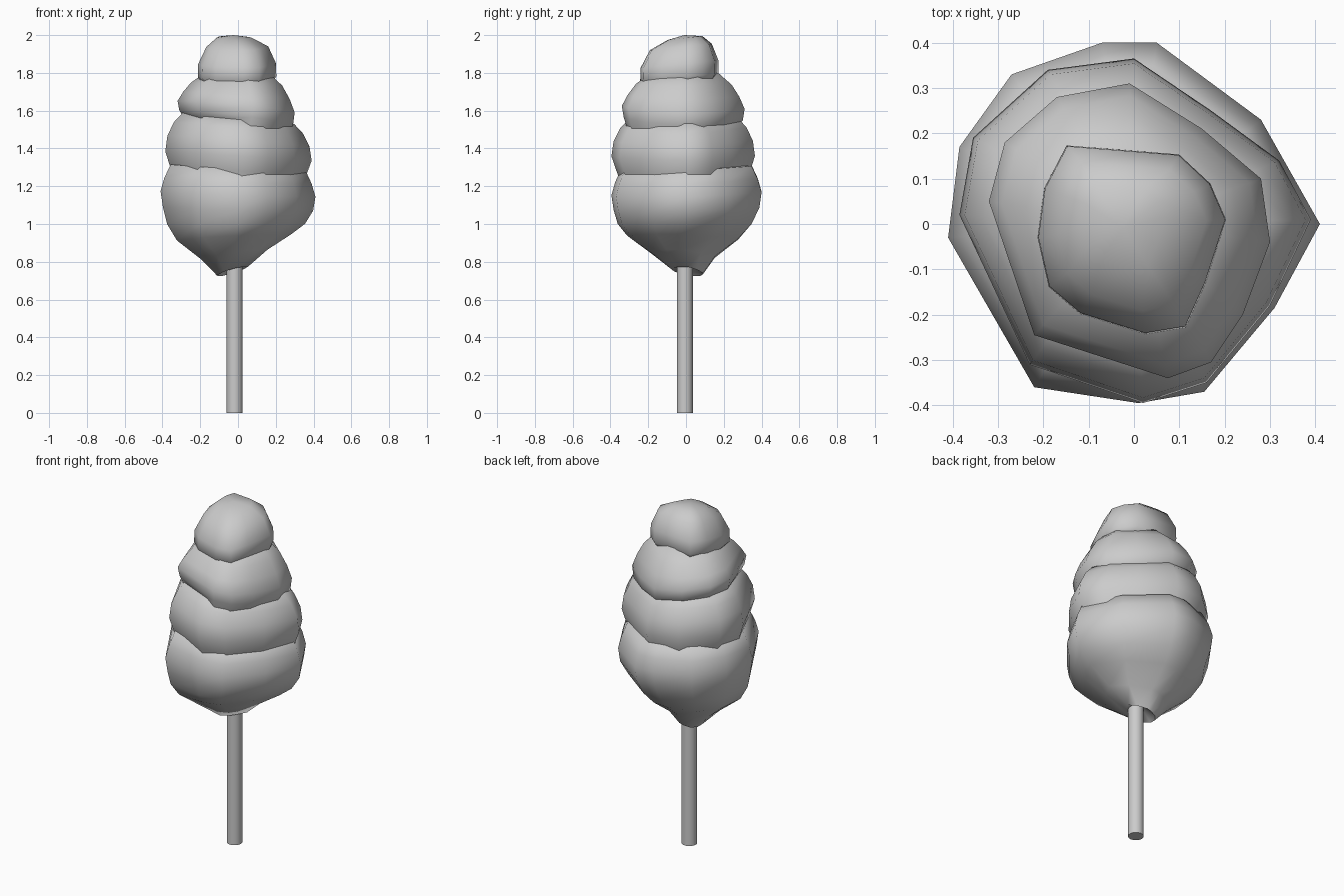
import bpy, bmesh, math

cube = bpy.data.objects.get("Cube")
if cube:
    bpy.data.objects.remove(cube)


def make_material(name, rgb):
    mat = bpy.data.materials.new(name)
    mat.use_nodes = True
    mat.diffuse_color = (*rgb, 1)
    mat.node_tree.nodes["Principled BSDF"].inputs["Base Color"].default_value = (*rgb, 1)
    return mat


grey = make_material("plain grey", (0.6, 0.6, 0.6))


def finish(name, bm):
    bmesh.ops.recalc_face_normals(bm, faces=bm.faces)
    mesh = bpy.data.meshes.new(name)
    bm.to_mesh(mesh)
    bm.free()
    mesh.materials.append(grey)
    obj = bpy.data.objects.new(name, mesh)
    bpy.context.collection.objects.link(obj)
    bpy.ops.object.select_all(action='DESELECT')
    obj.select_set(True)
    bpy.context.view_layer.objects.active = obj
    bpy.ops.object.shade_smooth_by_angle(angle=math.radians(65))
    return obj


def floss_tier(name, outline, profile, lean, lean_top, fade, poles):
    """Loft an irregular outline through (height, scale, shift x, shift y) rings."""
    bm = bmesh.new()
    rings = []
    for i, (z, s, dx, dy) in enumerate(profile):
        t = i / (len(profile) - 1)
        weight = lean_top + (1 - lean_top) * (1 - t) ** fade
        ring = []
        for px, py in outline:
            x, y = px * s + dx, py * s + dy
            ring.append(bm.verts.new((x, y, z + weight * (lean[0] * x + lean[1] * y))))
        rings.append(ring)
    n = len(outline)
    for low, high in zip(rings, rings[1:]):
        for k in range(n):
            j = (k + 1) % n
            bm.faces.new((low[k], low[j], high[j], high[k]))
    # close both ends with a fan
    for ring, z in ((rings[0], poles[0]), (rings[-1], poles[1])):
        x = sum(v.co.x for v in ring) / n
        y = sum(v.co.y for v in ring) / n
        tip = bm.verts.new((x, y, z))
        for k in range(n):
            bm.faces.new((ring[k], ring[(k + 1) % n], tip))
    return finish(name, bm)


# Wide bottom puff tapering to the stick
floss_tier(
    "bottom_puff",
    [(.41, 0), (.28, .23), (.05, .4), (-.07, .4), (-.27, .33), (-.385, .17),
     (-.41, -.03), (-.22, -.36), (.01, -.395), (.155, -.37), (.31, -.185)],
    [(.76, .2, -.03, .01), (.84, .43, -.02, -.02), (.93, .74, -.02, -.02),
     (1, .89, -.01, -.01), (1.08, .97, 0, 0), (1.16, 1, 0, 0),
     (1.23, .95, 0, 0), (1.3, .87, 0, 0)],
    (.28, -.15), -.15, 3.5, (.8, 1.34))

# Second swirl
floss_tier(
    "lower_swirl",
    [(.39, .01), (.32, .14), (.17, .25), (0, .365), (-.19, .34), (-.355, .19),
     (-.385, .02), (-.23, -.31), (.02, -.395), (.16, -.35), (.3, -.18)],
    [(1.2, .86, 0, 0), (1.28, .93, 0, 0), (1.36, 1, 0, 0), (1.44, .97, 0, 0),
     (1.51, .88, 0, 0), (1.56, .76, 0, 0)],
    (-.04, 0), 2.5, 1, (1.2, 1.58))

# Third swirl, dropping towards its left
floss_tier(
    "upper_swirl",
    [(.3, -.04), (.28, .1), (.15, .21), (-.01, .31), (-.17, .28), (-.285, .18),
     (-.32, .05), (-.22, -.245), (.075, -.34), (.17, -.305), (.24, -.2)],
    [(1.51, .87, 0, -.02), (1.56, .97, 0, 0), (1.62, 1, 0, 0), (1.68, .91, 0, 0),
     (1.74, .78, 0, 0), (1.8, .55, 0, 0)],
    (-.17, -.06), 0, 1, (1.52, 1.8))

# Rounded cap, slightly higher at the back
floss_tier(
    "top_cap",
    [(.205, .01), (.17, .09), (.1, .155), (-.15, .175), (-.2, .08), (-.215, -.03),
     (-.19, -.14), (-.12, -.2), (.025, -.245), (.115, -.23), (.16, -.13)],
    [(1.74, .84, 0, 0), (1.78, .99, 0, 0), (1.85, .98, 0, 0), (1.94, .78, 0, 0),
     (1.985, .44, -.02, .01)],
    (0, .08), 1.4, 1, (1.74, 2))

# Stick
bm = bmesh.new()
bmesh.ops.create_cone(bm, cap_ends=True, segments=16, radius1=.042, radius2=.042, depth=.95)
bmesh.ops.translate(bm, verts=bm.verts, vec=(-.018, -.006, .475))
finish("stick", bm)
